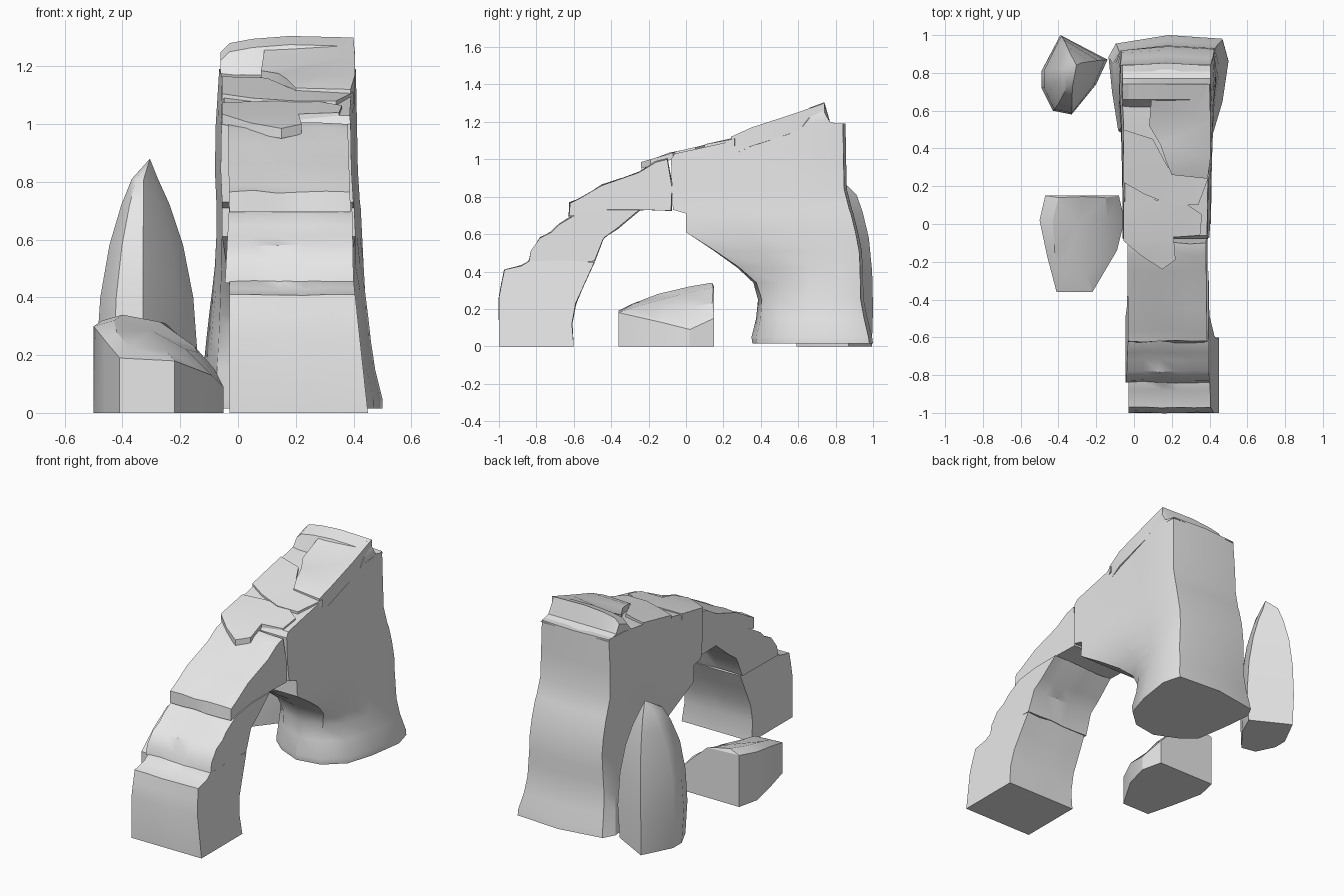
import bpy, bmesh, math, random
from mathutils import Vector

random.seed(4)
stone = bpy.data.materials.new("grey stone")
stone.diffuse_color = (0.8, 0.8, 0.8, 1)


def finish(name, bm, angle=32):
    bmesh.ops.recalc_face_normals(bm, faces=bm.faces)
    bmesh.ops.triangulate(bm, faces=[f for f in bm.faces if len(f.verts) > 4])
    me = bpy.data.meshes.new(name)
    bm.to_mesh(me)
    bm.free()
    me.materials.append(stone)
    ob = bpy.data.objects.new(name, me)
    bpy.context.collection.objects.link(ob)
    bpy.ops.object.select_all(action='DESELECT')
    ob.select_set(True)
    bpy.context.view_layer.objects.active = ob
    bpy.ops.object.shade_smooth_by_angle(angle=math.radians(angle))


def loft(name, rings, tip=None, angle=32):
    """Skin closed rings of points, with an optional peak."""
    bm = bmesh.new()
    loops = [[bm.verts.new(p) for p in r] for r in rings]
    n = len(loops[0])
    for a, b in zip(loops, loops[1:]):
        for i in range(n):
            j = (i + 1) % n
            bm.faces.new((a[i], a[j], b[j], b[i]))
    bm.faces.new(loops[0])
    if tip:
        t = bm.verts.new(tip)
        for i in range(n):
            bm.faces.new((loops[-1][i], loops[-1][(i + 1) % n], t))
    else:
        bm.faces.new(loops[-1])
    finish(name, bm, angle)


def arch_stone(name, profile, x_low, x_high, rough=0.006):
    """Side profile (y, z) carried across x; widths blend from bottom to top."""
    z0, z1 = min(p[1] for p in profile), max(p[1] for p in profile)
    rings = []
    for k in range(6):
        ring = []
        for y, z in profile:
            t = (z - z0) / (z1 - z0)
            a = x_low[0] + (x_high[0] - x_low[0]) * t
            b = x_low[1] + (x_high[1] - x_low[1]) * t
            r = rough if 0 < k < 5 and z > 0.01 else 0
            ring.append((a + (b - a) * k / 5, y + random.uniform(-r, r),
                         z + random.uniform(-r, r) * (z > z0 + 0.02)))
        rings.append(ring)
    loft(name, rings)


def ledge(name, plan, depth):
    """Broken slab: plan points (x, y, top z) dropped by a depth."""
    loft(name, [[(x, y, z - depth) for x, y, z in plan], plan], None, 25)


# Front leg of the arch
arch_stone("arch_foot", [
    (-1, 0), (-0.6, 0), (-0.61, 0.12), (-0.59, 0.23), (-0.54, 0.34), (-0.49, 0.45),
    (-0.65, 0.46), (-0.84, 0.455), (-0.88, 0.43), (-0.97, 0.41), (-0.985, 0.34), (-1, 0.26)],
    (-0.03, 0.45), (-0.03, 0.40), 0.004)
arch_stone("arch_lower_stone", [
    (-0.84, 0.45), (-0.49, 0.455), (-0.44, 0.58), (-0.37, 0.63), (-0.25, 0.73), (-0.43, 0.73),
    (-0.58, 0.71), (-0.63, 0.68), (-0.68, 0.65), (-0.72, 0.61), (-0.78, 0.58), (-0.83, 0.51)],
    (-0.045, 0.40), (-0.03, 0.395))
arch_stone("arch_middle_stone", [
    (-0.625, 0.695), (-0.43, 0.73), (-0.25, 0.73), (-0.08, 0.725), (-0.075, 0.85), (-0.10, 1.0),
    (-0.16, 0.985), (-0.25, 0.93), (-0.45, 0.86), (-0.57, 0.79), (-0.62, 0.765)],
    (-0.03, 0.39), (-0.035, 0.38))

# Broad rear pillar: rounded flared base changing to a square block that
# reaches forward over the arch
round_plan = [(.95, .97), (1, .79), (.95, .46), (.87, .2), (.69, .04), (.45, 0),
              (.22, .1), (.08, .22), (.03, .53), (0, .82), (.06, .93), (.5, 1)]
square_plan = [(.985, .985), (1, .85), (.985, .68), (.965, .35), (.955, .0), (.5, 0),
               (.04, 0), (.035, .35), (.02, .65), (0, .85), (.015, .985), (.5, 1)]
# z, left, right, front, back, squareness
levels = [(.015, -.135, .50, .355, 1.0, 0), (.05, -.13, .50, .35, .995, 0),
          (.15, -.12, .475, .375, .97, 0), (.25, -.11, .46, .385, .95, .1),
          (.34, -.10, .45, .36, .947, .3), (.42, -.09, .44, .275, .945, .55),
          (.51, -.08, .435, .15, .94, .8), (.61, -.075, .43, .0, .92, 1),
          (.71, -.075, .425, .0, .895, 1), (.73, -.075, .422, -.07, .888, 1),
          (.84, -.08, .415, -.075, .86, 1), (1.0, -.077, .412, -.08, .856, 1),
          (1.19, -.065, .408, -.06, .853, 1)]
rings = []
for z, a, b, f, k, s in levels:
    rings.append([(a + (b - a) * (u + (u2 - u) * s), f + (k - f) * (v + (v2 - v) * s), z)
                  for (u, v), (u2, v2) in zip(round_plan, square_plan)])
# The top slopes down toward the front
rings[-1] = [(x, y, min(1.19, 1.043 + 0.22 * y)) for x, y, z in rings[-1]]
loft("rear_pillar", rings)

# Crest along the top of the pillar
loft("crest_stone", [
    [(x, y, z) for y, z in ((0.62, 1.17), (0.845, 1.18), (0.77, 1.2), (0.74, top), (0.66, top - 0.03))]
    for x, top in ((-0.06, 1.25), (-0.03, 1.28), (0.05, 1.295), (0.18, 1.305), (0.38, 1.30), (0.405, 1.25))])

# Broken slabs lying on the arch
ledge("raised_slab", [(0.08, 0.52, 1.185), (0.14, 0.42, 1.175), (0.17, 0.33, 1.155), (0.20, 0.26, 1.125),
                      (0.39, 0.24, 1.12), (0.405, 0.35, 1.17), (0.405, 0.55, 1.235), (0.40, 0.74, 1.30),
                      (0.10, 0.74, 1.295), (0.09, 0.64, 1.25)], 0.10)
ledge("tongue_slab", [(-0.055, 0.12, 1.075), (-0.055, -0.09, 1.035), (0.04, -0.17, 1.005), (0.15, -0.24, 0.985),
                      (0.22, -0.19, 1.0), (0.21, -0.07, 1.035), (0.35, -0.06, 1.04), (0.36, 0.05, 1.065),
                      (0.27, 0.11, 1.08), (0.1, 0.13, 1.08)], 0.035)
ledge("side_slab", [(-0.055, 0.50, 1.165), (-0.055, 0.22, 1.105), (0.05, 0.16, 1.09), (0.2, 0.10, 1.08),
                    (0.34, 0.10, 1.08), (0.40, 0.26, 1.11), (0.18, 0.3, 1.125), (0.10, 0.45, 1.16)], 0.04)

# Blunt spire beside the pillar
base = [(-.39, 1.0), (-.14, .87), (-.20, .74), (-.33, .58), (-.43, .60), (-.49, .72), (-.49, .81)]
axis = Vector((-0.325, 0.84))
spire = []
for z, sx, sy in ((0, .93, .96), (.2, 1, 1), (.4, .92, .97), (.58, .73, .86), (.72, .48, .65), (.81, .26, .45)):
    spire.append([(axis.x + (x - axis.x) * sx, axis.y + (y - axis.y) * sy, z) for x, y in base])
loft("spire_rock", spire, (-0.305, 0.84, 0.88), 40)

# Low boulder under the arch, sloping to the front and to the inside
foot = [(-.47, .15), (-.25, .15), (-.08, .15), (-.05, .02), (-.09, -.14), (-.22, -.36),
        (-.41, -.36), (-.46, -.17), (-.50, .02)]
tops = [.32, .31, .15, .09, .13, .18, .19, .25, .30]
inner = [(-.40, .14, .34), (-.27, .145, .315), (-.15, .14, .23), (-.14, .03, .21), (-.18, -.08, .22),
         (-.25, -.26, .215), (-.38, -.28, .23), (-.42, -.15, .28), (-.43, .02, .32)]
loft("low_boulder", [[(x, y, 0) for x, y in foot],
                     [(x, y, z) for (x, y), z in zip(foot, tops)], inner], (-0.30, 0.0, 0.285), 25)
